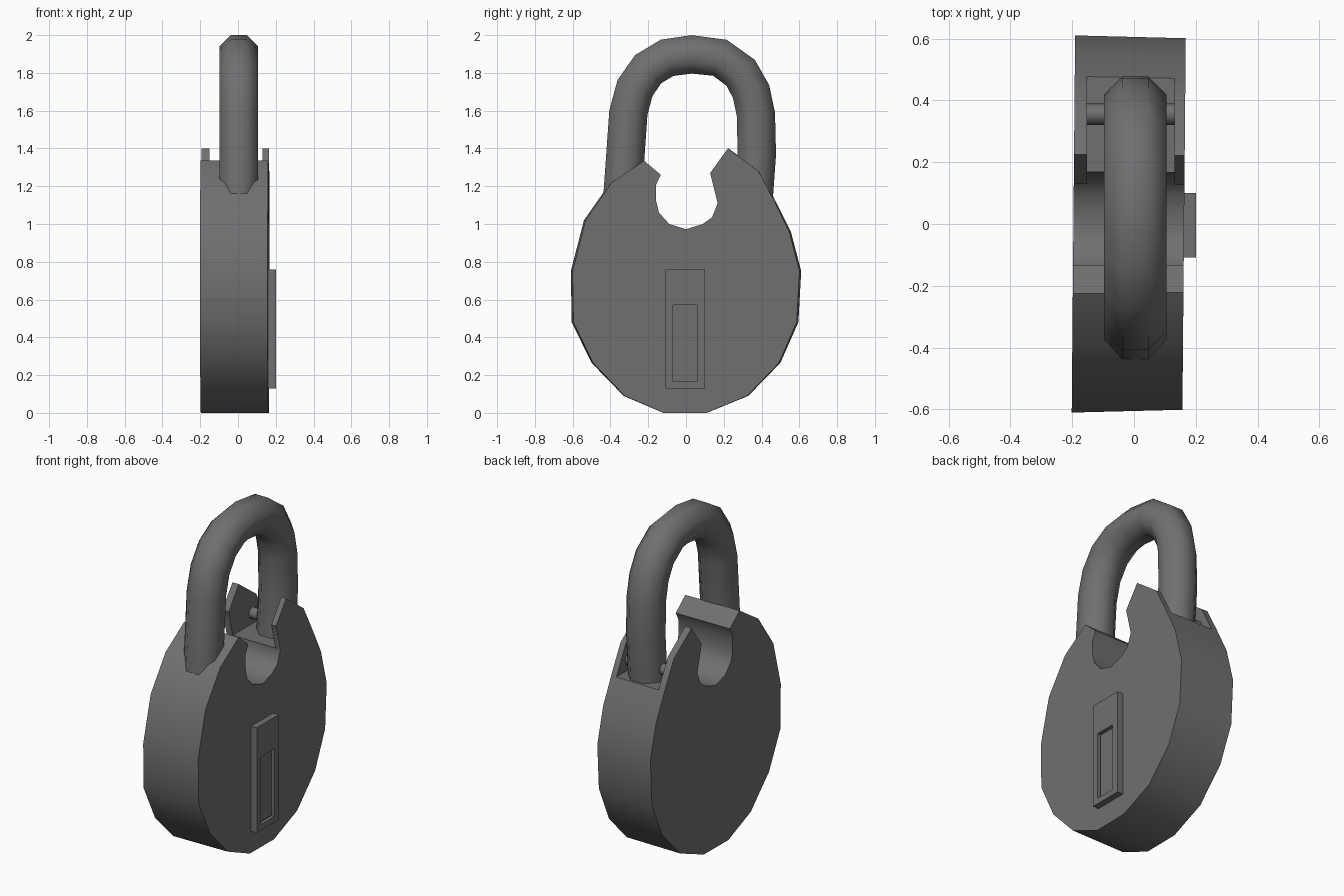
import bpy, bmesh, math
from mathutils import Vector

if "Cube" in bpy.data.objects:
    bpy.data.objects.remove(bpy.data.objects["Cube"])

metal = bpy.data.materials.new("dark_grey_metal")
metal.diffuse_color = (0.165, 0.16, 0.165, 1)
metal.use_nodes = True
metal.node_tree.nodes["Principled BSDF"].inputs["Base Color"].default_value = metal.diffuse_color


def make(name, bm):
    bmesh.ops.recalc_face_normals(bm, faces=bm.faces)
    me = bpy.data.meshes.new(name)
    bm.to_mesh(me)
    bm.free()
    ob = bpy.data.objects.new(name, me)
    bpy.context.collection.objects.link(ob)
    me.materials.append(metal)
    return ob


def loft(name, rings):
    """Closed solid through equal-length rings, capped at both ends."""
    bm = bmesh.new()
    vs = [[bm.verts.new(p) for p in r] for r in rings]
    n = len(vs[0])
    for a, b in zip(vs, vs[1:]):
        for i in range(n):
            j = (i + 1) % n
            bm.faces.new((a[i], a[j], b[j], b[i]))
    bm.faces.new(vs[0][::-1])
    bm.faces.new(vs[-1])
    return make(name, bm)


def prism(name, pts, x0, x1, tilt=0.0, front_scale=1.0):
    """Extrude a (y, z) profile along x."""
    return loft(name, [[(x + tilt * y * s, y * s, z) for y, z in pts]
                       for x, s in ((x0, 1.0), (x1, front_scale))])


def rect(y0, y1, z0, z1):
    return [(y0, z0), (y1, z0), (y1, z1), (y0, z1)]


def activate(ob):
    bpy.ops.object.select_all(action='DESELECT')
    ob.select_set(True)
    bpy.context.view_layer.objects.active = ob


def cut(ob, cutter):
    cutter.hide_render = True
    m = ob.modifiers.new("cut", 'BOOLEAN')
    m.operation = 'DIFFERENCE'
    m.solver = 'EXACT'
    m.object = cutter
    activate(ob)
    bpy.ops.object.modifier_apply(modifier=m.name)
    bpy.data.objects.remove(cutter)


def smooth(ob, deg):
    activate(ob)
    bpy.ops.object.shade_smooth_by_angle(angle=math.radians(deg))


# Lock body: rounded outline with a keyhole-shaped notch at the top
outline = [(-.12, 0), (.11, 0), (.33, .09), (.50, .265), (.595, .48), (.61, .75),
           (.555, .96), (.47, 1.13), (.39, 1.28), (.225, 1.40), (.13, 1.27),
           (.17, 1.11), (.14, 1.035), (.09, 1.0), (0, .972), (-.09, 1.0),
           (-.145, 1.06), (-.16, 1.12), (-.16, 1.21), (-.135, 1.26), (-.225, 1.335),
           (-.40, 1.22), (-.54, 1.02), (-.61, .75), (-.605, .48), (-.50, .265),
           (-.33, .09)]
body = prism("lock_body", outline, -.196, .162, tilt=.009, front_scale=.985)
# Open pocket between the two side plates
cut(body, prism("pocket_cutter", rect(.05, .75, 1.115, 1.6), -.152, .131))
smooth(body, 36)

# Hinge pin across the pocket
bm = bmesh.new()
bmesh.ops.create_cone(bm, cap_ends=True, segments=8, radius1=.035, radius2=.035, depth=.30)
for v in bm.verts:
    x, y, z = v.co
    v.co = (z - .01, x + .355, y + 1.18)
smooth(make("hinge_pin", bm), 50)

# Shackle: octagonal tube swept along an arch
path = [Vector((0, y, z)) for y, z in (
    (-.35, 1.0), (-.336, 1.15), (-.305, 1.59), (-.27, 1.72), (-.20, 1.82),
    (-.10, 1.88), (.03, 1.898), (.18, 1.88), (.29, 1.80), (.345, 1.70),
    (.37, 1.58), (.375, 1.37), (.355, 1.09))]
rings = []
for i, p in enumerate(path):
    a, b = path[max(i - 1, 0)], path[min(i + 1, len(path) - 1)]
    t = (b - a).normalized()
    side = Vector((0, -t.z, t.y))
    rings.append([p + Vector((.004, 0, 0))
                  + Vector((.11 * math.cos(w), 0, 0)) + side * (.11 * math.sin(w))
                  for w in (math.pi / 8 + k * math.pi / 4 for k in range(8))])
smooth(loft("shackle", rings), 60)

# Keyhole cover plate with a recessed slot
cover = prism("keyhole_cover", rect(-.108, .1, .13, .76), .15, .2)
cut(cover, prism("slot_cutter", rect(-.07, .058, .165, .57), .18, .25))
# Thin raised panel inside the slot
prism("slot_panel", rect(-.062, .05, .172, .562), .17, .186)
